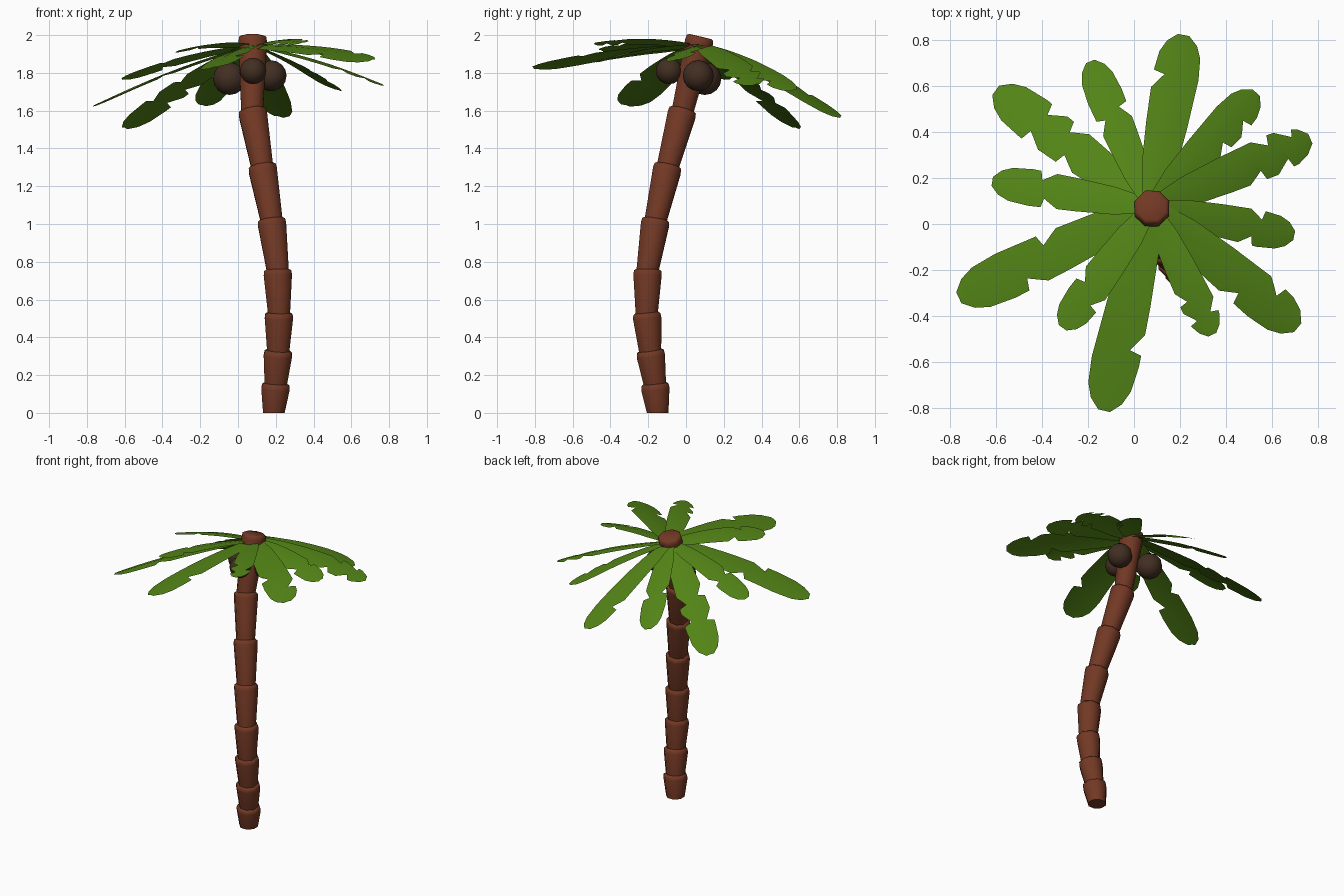
import bpy, bmesh, math
from mathutils import Vector

if "Cube" in bpy.data.objects:
    bpy.data.objects.remove(bpy.data.objects["Cube"])


def material(name, rgb):
    m = bpy.data.materials.new(name)
    m.diffuse_color = (*rgb, 1)
    m.use_nodes = True
    m.node_tree.nodes["Principled BSDF"].inputs["Base Color"].default_value = m.diffuse_color
    return m


BARK = material("bark", (0.17, 0.04, 0.018))
LEAF = material("leaf", (0.085, 0.23, 0.008))
SHELL = material("shell", (0.055, 0.028, 0.016))


def finish(bm, name, mat, angle):
    me = bpy.data.meshes.new(name)
    bm.to_mesh(me)
    bm.free()
    me.materials.append(mat)
    ob = bpy.data.objects.new(name, me)
    bpy.context.collection.objects.link(ob)
    bpy.ops.object.select_all(action='DESELECT')
    ob.select_set(True)
    bpy.context.view_layer.objects.active = ob
    bpy.ops.object.shade_smooth_by_angle(angle=math.radians(angle))
    return ob


# Trunk: stacked flared octagonal segments along a curved path
path = [(.19, -.15, 0), (.20, -.165, .155), (.213, -.19, .33), (.217, -.208, .53),
        (.21, -.203, .76), (.177, -.16, 1.025), (.127, -.095, 1.31),
        (.075, -.016, 1.605), (.078, .076, 1.992)]
path = [Vector(p) for p in path]
SIDES = 8


def trunk_segment(i):
    a, b = path[i], path[i + 1]
    axis = (b - a).normalized()
    turn = Vector((0, 0, 1)).rotation_difference(axis)
    length = (b - a).length
    start = 0 if i == 0 else -.02
    rings = []
    bm = bmesh.new()
    for h, r in [(start, .062), (length - .03, .081), (length - .008, .078), (length, .066)]:
        ring = []
        for k in range(SIDES):
            t = 2 * math.pi * (k + .5) / SIDES
            p = a + turn @ Vector((r * math.cos(t), r * math.sin(t), h))
            if i == 0 and h == 0:
                p.z = 0
            ring.append(bm.verts.new(p))
        rings.append(ring)
    for lo, hi in zip(rings, rings[1:]):
        for k in range(SIDES):
            n = (k + 1) % SIDES
            bm.faces.new((lo[k], lo[n], hi[n], hi[k]))
    bm.faces.new(rings[0][::-1])
    bm.faces.new(rings[-1])
    finish(bm, f"trunk_segment_{i + 1}", BARK, 48)


for i in range(len(path) - 1):
    trunk_segment(i)

# Coconuts hanging below the crown
for i, (x, y, z, r) in enumerate([(-.045, .10, 1.77, .087), (.08, -.09, 1.81, .07),
                                  (.175, .065, 1.785, .082)]):
    bm = bmesh.new()
    bmesh.ops.create_uvsphere(bm, u_segments=12, v_segments=8, radius=r)
    bmesh.ops.translate(bm, verts=bm.verts, vec=(x, y, z))
    finish(bm, f"coconut_{i + 1}", SHELL, 60)

# Fronds: arched sheets with torn notches
WIDTHS = [(0, .45), (.2, .75), (.45, .9), (.75, 1), (.88, .9), (.95, .66), (1, .25)]
ROOT = Vector((.075, .075, 1.945))


def base_width(t):
    for (t0, w0), (t1, w1) in zip(WIDTHS, WIDTHS[1:]):
        if t <= t1:
            return w0 + (w1 - w0) * (t - t0) / (t1 - t0)
    return WIDTHS[-1][1]


def notched(t, cuts):
    w = base_width(t)
    for c in cuts:
        if c - .09 < t <= c:
            w *= 1 - .5 * (t - c + .09) / .09
        elif c < t < c + .015:
            w *= 1 - .5 * (c + .015 - t) / .015
    return w


def frond(i, tip, width, left, right):
    tip = Vector(tip)
    d = Vector((tip.x - ROOT.x, tip.y - ROOT.y, 0)).normalized()
    start = ROOT + d * .03
    side = Vector((-d.y, d.x, 0))
    stations = {t for t, _ in WIDTHS} | {.1, .32, .6}
    for c in left + right:
        stations |= {round(c - .09, 3), c, round(c + .015, 3)}
    bm = bmesh.new()
    rows = []
    for t in sorted(stations):
        mid = start.lerp(tip, t)
        mid.z += .02 * math.sin(math.pi * t)
        wl = notched(t, left) * width / 2
        wr = notched(t, right) * width / 2
        # the left edge is rolled up, the right edge hangs
        rows.append([bm.verts.new(p) for p in (
            mid + side * wl + Vector((0, 0, .1 * wl)), mid,
            mid - side * wr - Vector((0, 0, .32 * wr)))])
    for a, b in zip(rows, rows[1:]):
        for k in (0, 1):
            bm.faces.new((a[k], a[k + 1], b[k + 1], b[k]))
    finish(bm, f"frond_{i + 1}", LEAF, 60)


# tip position, width, notches on the left edge, notches on the right edge
fronds = [
    ((-.60, .58, 1.51), .20, [.50, .72], [.55, .70]),
    ((-.19, .705, 1.63), .16, [.60], [.65]),
    ((.215, .82, 1.57), .20, [.75], []),
    ((.53, .57, 1.71), .17, [], [.60, .80]),
    ((.765, .37, 1.74), .18, [.75, .90], [.65, .83]),
    ((.695, -.05, 1.87), .16, [.75], [.70]),
    ((.71, -.45, 1.87), .20, [.80], [.63]),
    ((.34, -.48, 1.96), .15, [.84], [.70, .86]),
    ((-.13, -.81, 1.83), .21, [.68], []),
    ((-.31, -.45, 1.92), .16, [.76], [.65]),
    ((-.76, -.32, 1.63), .21, [.66], [.52]),
    ((-.615, .185, 1.77), .16, [.65], [.68]),
]
for i, f in enumerate(fronds):
    frond(i, *f)
